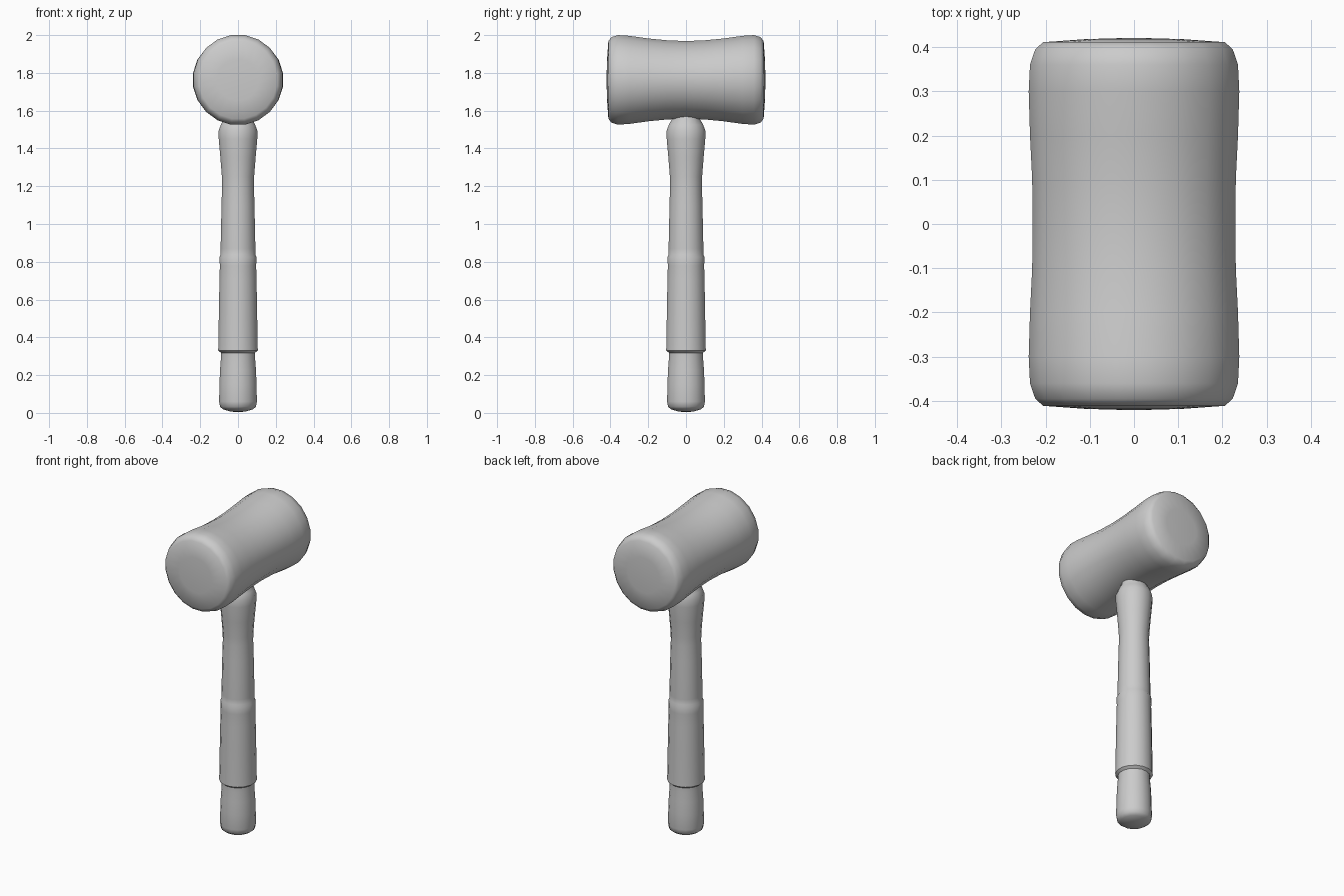
import bpy, bmesh, math
from mathutils import Vector

if "Cube" in bpy.data.objects:
    bpy.data.objects.remove(bpy.data.objects["Cube"])


def loft(name, rings, sides, place, angle=50):
    """Skin elliptical rings (position, radius_a, radius_b), closing both ends on a pole."""
    bm = bmesh.new()
    loops = []
    for pos, ra, rb in rings[1:-1]:
        loop = []
        for i in range(sides):
            t = 2 * math.pi * (i + 0.5) / sides
            loop.append(bm.verts.new(place(pos, ra * math.cos(t), rb * math.sin(t))))
        loops.append(loop)
    start = bm.verts.new(place(rings[0][0], 0, 0))
    end = bm.verts.new(place(rings[-1][0], 0, 0))
    for i in range(sides):
        j = (i + 1) % sides
        for lo, hi in zip(loops, loops[1:]):
            bm.faces.new((lo[i], lo[j], hi[j], hi[i]))
        bm.faces.new((start, loops[0][j], loops[0][i]))
        bm.faces.new((end, loops[-1][i], loops[-1][j]))
    bmesh.ops.recalc_face_normals(bm, faces=bm.faces)
    mesh = bpy.data.meshes.new(name)
    bm.to_mesh(mesh)
    bm.free()
    obj = bpy.data.objects.new(name, mesh)
    bpy.context.collection.objects.link(obj)
    bpy.ops.object.select_all(action='DESELECT')
    obj.select_set(True)
    bpy.context.view_layer.objects.active = obj
    bpy.ops.object.shade_smooth_by_angle(angle=math.radians(angle))
    return obj


# Mallet head: half profile from waist to striking face, mirrored along y
HEAD_Z = 1.763
half = [(0.0, 0.232, 0.208), (0.1, 0.233, 0.212), (0.2, 0.238, 0.222),
        (0.3, 0.241, 0.236), (0.36, 0.238, 0.240), (0.395, 0.226, 0.229),
        (0.411, 0.208, 0.208), (0.418, 0.11, 0.11), (0.421, 0, 0)]
head = [(-y, a, b) for y, a, b in reversed(half[1:])] + half
loft("mallet_head", head, 20, lambda p, a, b: Vector((a, p, HEAD_Z + b)))

# Handle: butt, raised grip sleeve, slim neck and flared collar under the head
profile = [(0.004, 0), (0.007, 0.04), (0.018, 0.078), (0.032, 0.097), (0.06, 0.102),
           (0.15, 0.1), (0.23, 0.097), (0.29, 0.092), (0.318, 0.092),
           (0.33, 0.107), (0.36, 0.106), (0.55, 0.103), (0.7, 0.1), (0.78, 0.098),
           (0.825, 0.1), (0.838, 0.094), (0.87, 0.094),
           (1.0, 0.091), (1.1, 0.089), (1.2, 0.086), (1.25, 0.087), (1.35, 0.095),
           (1.45, 0.104), (1.495, 0.104), (1.525, 0.093), (1.555, 0.076),
           (1.6, 0.07), (1.61, 0)]
loft("handle", [(z, r, r) for z, r in profile], 16,
     lambda p, a, b: Vector((a, b, p)))
